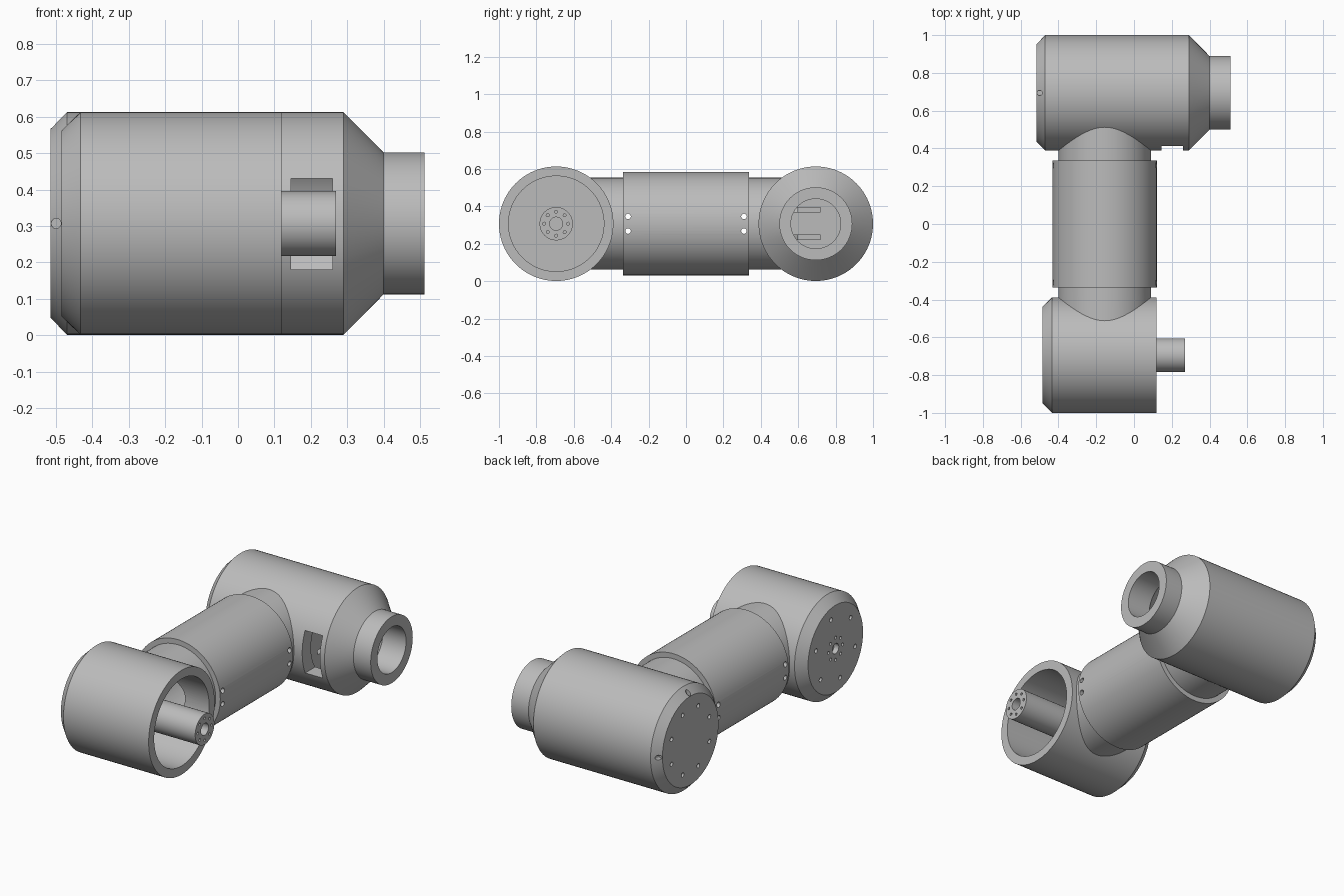
import bpy, bmesh, math
from mathutils import Matrix, Vector

if "Cube" in bpy.data.objects:
    bpy.data.objects.remove(bpy.data.objects["Cube"], do_unlink=True)

metal = bpy.data.materials.new("plain grey metal")
metal.use_nodes = True
GREY = (0.5, 0.5, 0.5, 1)
metal.diffuse_color = GREY
metal.node_tree.nodes["Principled BSDF"].inputs["Base Color"].default_value = GREY

Z = 0.307          # height of every axis
REACH = 0.694      # distance of each joint axis from the middle
ARM_X = -0.155
X, Y = Vector((1, 0, 0)), Vector((0, 1, 0))


def finish_mesh(name, bm):
    bmesh.ops.remove_doubles(bm, verts=bm.verts, dist=1e-5)
    bmesh.ops.recalc_face_normals(bm, faces=bm.faces)
    mesh = bpy.data.meshes.new(name)
    bm.to_mesh(mesh)
    bm.free()
    mesh.materials.append(metal)
    obj = bpy.data.objects.new(name, mesh)
    bpy.context.collection.objects.link(obj)
    return obj


def lathe(name, profile, centre, axis, steps=96):
    """Revolve (distance along axis, radius) points about an axis."""
    bm = bmesh.new()
    verts = [bm.verts.new(Vector(centre) + axis * t + Vector((0, 0, r))) for t, r in profile]
    edges = [bm.edges.new((a, b)) for a, b in zip(verts, verts[1:])]
    if profile[0][1] > 0:
        edges.append(bm.edges.new((verts[-1], verts[0])))
    bmesh.ops.spin(bm, geom=verts + edges, cent=centre, axis=axis,
                   angle=math.tau, steps=steps, use_duplicate=False)
    return finish_mesh(name, bm)


def rod(bm, start, direction, length, radius, segments=16):
    """Add a capped cylinder to a cutter mesh."""
    rot = direction.to_track_quat('Z', 'Y').to_matrix().to_4x4()
    move = Matrix.Translation(Vector(start) + direction * length / 2)
    bmesh.ops.create_cone(bm, cap_ends=True, segments=segments, radius1=radius,
                          radius2=radius, depth=length, matrix=move @ rot)


def block(bm, low, high):
    low, high = Vector(low), Vector(high)
    matrix = Matrix.Translation((low + high) / 2) @ Matrix.Diagonal((*(high - low), 1))
    bmesh.ops.create_cube(bm, size=1, matrix=matrix)


def ring_of_holes(bm, x, y, count, circle, radius, depth, phase=0.0):
    """Blind holes along x, centred on the given face."""
    for i in range(count):
        a = math.tau * i / count + phase
        centre = (x - depth, y + circle * math.cos(a), Z + circle * math.sin(a))
        rod(bm, centre, X, depth * 2, radius, 12)


def cut(obj, bm):
    cutter = finish_mesh("cutter", bm)
    cutter.hide_render = True
    mod = obj.modifiers.new("cut", 'BOOLEAN')
    mod.operation, mod.solver, mod.object = 'DIFFERENCE', 'EXACT', cutter
    bpy.context.view_layer.objects.active = obj
    bpy.ops.object.modifier_apply(modifier=mod.name)
    bpy.data.objects.remove(cutter, do_unlink=True)


def smooth(obj):
    bpy.ops.object.select_all(action='DESELECT')
    obj.select_set(True)
    bpy.context.view_layer.objects.active = obj
    bpy.ops.object.shade_smooth_by_angle(angle=math.radians(25))


# Front housing: chamfered cup, open on its left end
front_y = -REACH
front = lathe("front_housing", [
    (-0.485, 0), (-0.485, 0.255), (-0.433, 0.306), (0.12, 0.306),
    (0.12, 0.255), (-0.42, 0.255), (-0.42, 0)], (0, front_y, Z), X)
bm = bmesh.new()
ring_of_holes(bm, -0.485, front_y, 6, 0.19, 0.013, 0.03, 0.3)
ring_of_holes(bm, -0.485, front_y, 8, 0.065, 0.009, 0.03)
rod(bm, (-0.5, front_y, Z), X, 0.045, 0.03, 24)
cut(front, bm)
bm = bmesh.new()
rod(bm, (ARM_X, front_y + 0.1, Z), Y, 0.3, 0.12, 48)
cut(front, bm)

# Output shaft with bolt circle
shaft = lathe("output_shaft", [
    (-0.43, 0), (-0.43, 0.089), (0.27, 0.089), (0.27, 0.035),
    (0.17, 0.035), (0.17, 0)], (0, front_y, Z), X, 64)
bm = bmesh.new()
ring_of_holes(bm, 0.27, front_y, 8, 0.064, 0.008, 0.04)
cut(shaft, bm)

# Rear housing: chamfered cap, tapered shoulder and hollow nozzle
rear_y = REACH
rear = lathe("rear_housing", [
    (-0.515, 0), (-0.515, 0.26), (-0.47, 0.306), (0.29, 0.306),
    (0.40, 0.195), (0.512, 0.195), (0.512, 0.133), (0.36, 0.133),
    (0.27, 0.225), (0.12, 0.225), (0.12, 0)], (0, rear_y, Z), X)
bm = bmesh.new()
ring_of_holes(bm, -0.515, rear_y, 8, 0.19, 0.013, 0.03, math.pi / 8)
for i in range(4):
    a = math.tau * i / 4
    out = Vector((0, math.cos(a), math.sin(a)))
    rod(bm, Vector((-0.5, rear_y, Z)) + out * 0.25, out, 0.1, 0.014, 12)
block(bm, (0.145, 0.3, 0.18), (0.26, 0.55, 0.43))
for z in (0.235, 0.382):
    block(bm, (0.04, 0.565, z - 0.013), (0.15, 0.72, z + 0.013))
cut(rear, bm)

# Connecting arm: hollow neck with a thicker sleeve, cross-drilled
arm = lathe("connecting_arm", [
    (-0.6, 0.21), (-0.6, 0.246), (-0.337, 0.246), (-0.337, 0.276),
    (0.337, 0.276), (0.337, 0.246), (0.6, 0.246), (0.6, 0.21)], (ARM_X, 0, Z), Y)
bm = bmesh.new()
for y in (-0.31, 0.31):
    for z in (-0.039, 0.039):
        rod(bm, (ARM_X - 0.4, y, Z + z), X, 0.8, 0.015, 16)
cut(arm, bm)
# Trim the neck where it meets the open cup
bm = bmesh.new()
rod(bm, (-0.6, front_y, Z), X, 1.2, 0.27, 96)
cut(arm, bm)

for part in (front, shaft, rear, arm):
    smooth(part)
